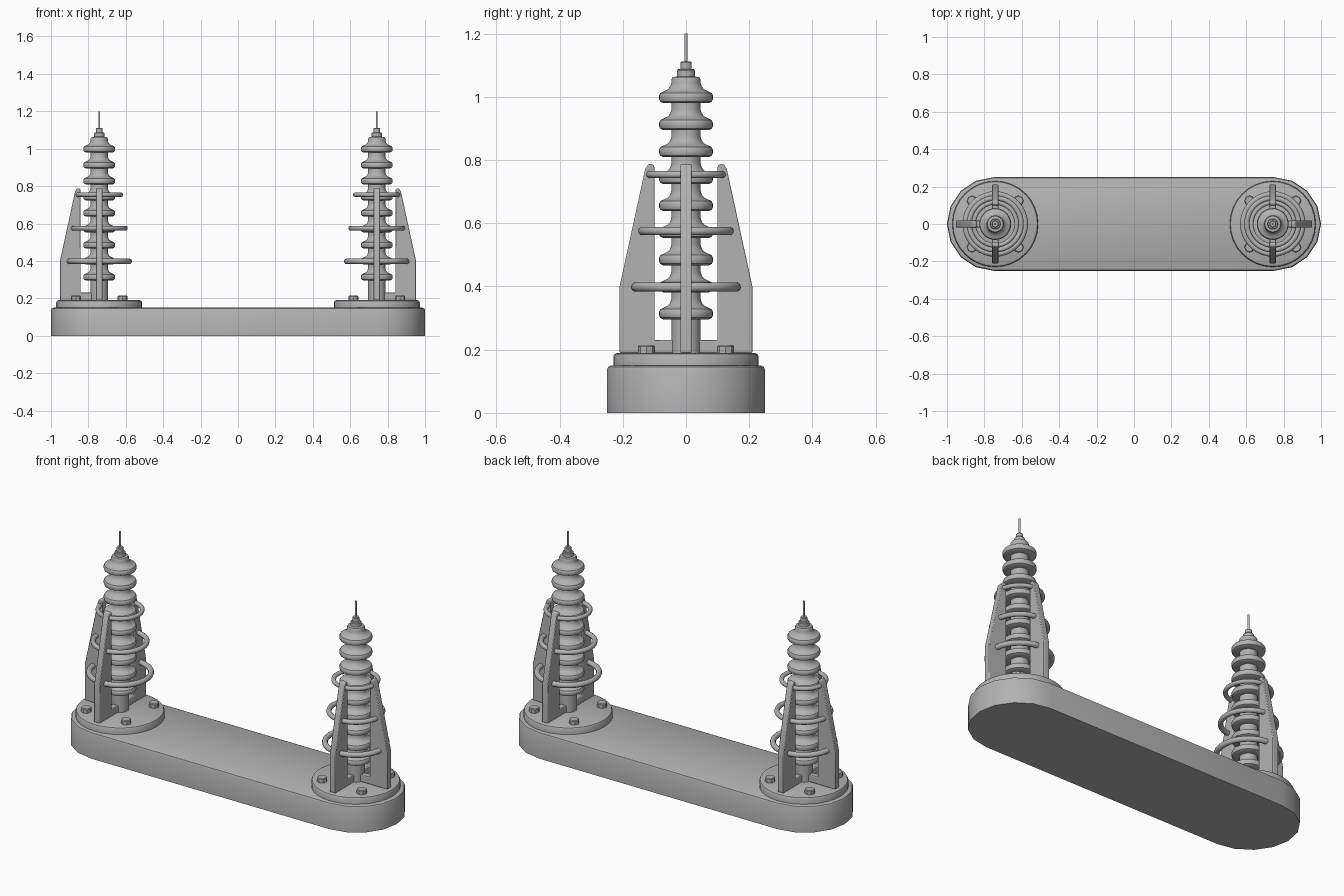
import bpy, bmesh, math
from mathutils import Matrix, Vector

if "Cube" in bpy.data.objects:
    bpy.data.objects.remove(bpy.data.objects["Cube"])

TX = 0.742  # tower centre distance from middle

grey = bpy.data.materials.new("plain grey")
grey.diffuse_color = (0.45, 0.45, 0.45, 1)
grey.use_nodes = True
grey.node_tree.nodes["Principled BSDF"].inputs["Base Color"].default_value = grey.diffuse_color


def finish(name, bm, angle=35, bevel=0):
    bmesh.ops.recalc_face_normals(bm, faces=bm.faces)
    me = bpy.data.meshes.new(name)
    bm.to_mesh(me)
    bm.free()
    me.materials.append(grey)
    ob = bpy.data.objects.new(name, me)
    bpy.context.collection.objects.link(ob)
    bpy.ops.object.select_all(action='DESELECT')
    ob.select_set(True)
    bpy.context.view_layer.objects.active = ob
    bpy.ops.object.shade_smooth_by_angle(angle=math.radians(angle))
    if bevel:
        b = ob.modifiers.new("bevel", 'BEVEL')
        b.width = bevel
        b.segments = 2
        b.limit_method = 'ANGLE'
        b.angle_limit = math.radians(40)
    return ob


def prism(points, offset):
    bm = bmesh.new()
    f = bm.faces.new([bm.verts.new(p) for p in points])
    r = bmesh.ops.extrude_face_region(bm, geom=[f])
    vs = [g for g in r['geom'] if isinstance(g, bmesh.types.BMVert)]
    bmesh.ops.translate(bm, verts=vs, vec=Vector(offset))
    return bm


def lathe(name, prof, x, y=0, n=32, angle=35, closed=False):
    """Spin (radius, z) points about a vertical axis."""
    bm = bmesh.new()
    rings = []
    for r, z in prof:
        rings.append([bm.verts.new((x + r * math.cos(2 * math.pi * i / n),
                                    y + r * math.sin(2 * math.pi * i / n), z)) for i in range(n)])
    pairs = list(zip(rings, rings[1:]))
    if closed:
        pairs.append((rings[-1], rings[0]))
    for a, b in pairs:
        for i in range(n):
            j = (i + 1) % n
            bm.faces.new((a[i], a[j], b[j], b[i]))
    if not closed:
        bm.faces.new(rings[0])
        bm.faces.new(rings[-1])
    return finish(name, bm, angle)


# Base slab with rounded ends
pts = []
for s in (1, -1):
    for i in range(9):
        a = math.radians(-90 + 22.5 * i)
        pts.append((s * (0.75 + 0.25 * math.cos(a)), s * 0.25 * math.sin(a), 0))
bm = prism(pts, (0, 0, 0.15))
top = [e for e in bm.edges if all(v.co.z > 0.1 for v in e.verts)]
bmesh.ops.bevel(bm, geom=top, offset=0.014, segments=2, affect='EDGES', profile=0.5)
finish("base_slab", bm)

# Insulator profile: column, nine sheds, stepped cap and needle
shed = [(.046, 0), (.072, 0), (.082, .005), (.085, .013), (.085, .024), (.081, .032),
        (.070, .037), (.058, .043), (.050, .052), (.046, .064)]
spire = [(.046, .19)]
for k in range(9):
    spire += [(r, .296 + .0855 * k + z) for r, z in shed]
spire += [(.046, 1.055), (.042, 1.062), (.028, 1.064), (.028, 1.083), (.025, 1.087),
          (.018, 1.088), (.018, 1.108), (.015, 1.112), (.005, 1.112), (.005, 1.2)]

# Fin outline with a foot reaching to the column
fin = [(.02, .19), (.21, .19), (.21, .40), (.129, .772), (.119, .787), (.106, .787),
       (.10, .78), (.10, .23), (.02, .23)]
T = 0.036

for s, side in ((-1, "left"), (1, "right")):
    x = s * TX
    # Mounting disc
    lathe(side + "_mount_disc", [(.23, .148), (.23, .178), (.226, .186), (.217, .19)], x)
    lathe(side + "_insulator", spire, x)
    # Three fins: outward, front and back
    for name, ang in (("outer", 0 if s > 0 else 180), ("back", 90), ("front", 270)):
        bm = prism([(r, -T / 2, z) for r, z in fin], (0, T, 0))
        bm.transform(Matrix.Translation((x, 0, 0)) @ Matrix.Rotation(math.radians(ang), 4, 'Z'))
        finish(f"{side}_{name}_fin", bm, bevel=0.004)
    # Hoops through the fins
    for name, R, r, z in (("lower", .160, .015, .398), ("middle", .139, .0135, .575),
                          ("upper", .115, .012, .754)):
        c = [(R + r * math.cos(math.pi * i / 5), z + r * math.sin(math.pi * i / 5)) for i in range(10)]
        lathe(f"{side}_{name}_hoop", c, x, n=36, angle=60, closed=True)
    # Four bolts on the disc
    for i in range(4):
        a = math.radians(45 + 90 * i)
        lathe(f"{side}_bolt_{i + 1}", [(.027, .188), (.027, .21), (.023, .214)],
              x + .177 * math.cos(a), .177 * math.sin(a), n=8)
